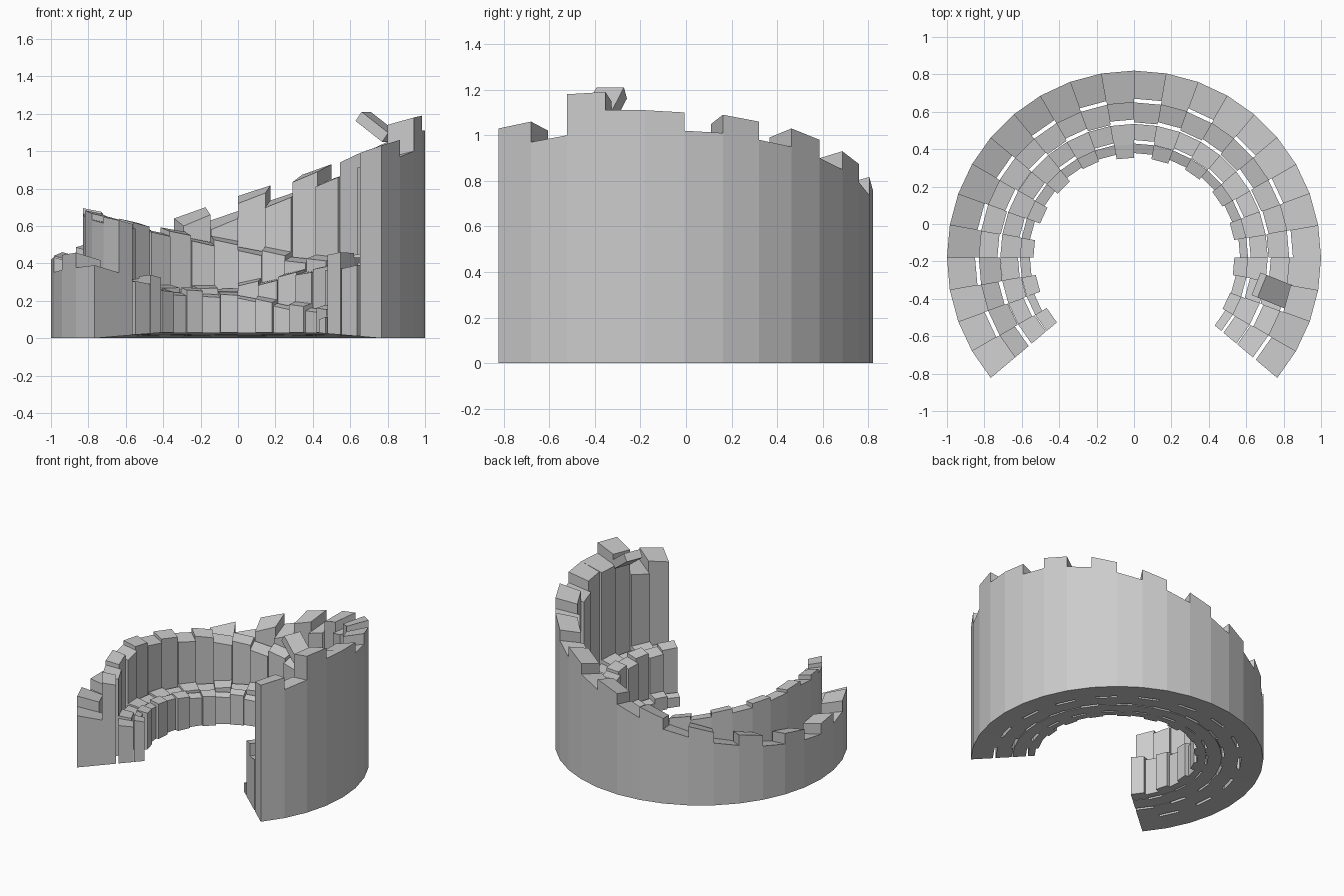
import bpy, bmesh, math, random
from mathutils import Matrix, Euler

if "Cube" in bpy.data.objects:
    bpy.data.objects.remove(bpy.data.objects["Cube"])

random.seed(4)
CY = -0.18            # centre of the arcs
STEP = 10             # degrees per column
START, END = -40, 220


def height(profile, a):
    """Linear interpolation along (angle, height) points."""
    for (a0, h0), (a1, h1) in zip(profile, profile[1:]):
        if a <= a1:
            return h0 + (h1 - h0) * (a - a0) / (a1 - a0)
    return profile[-1][1]


def point(a, r, z):
    t = math.radians(a)
    return (r * math.cos(t), CY + r * math.sin(t), z)


def column(bm, a0, a1, r_in, r_out, h0, h1, inward_drop):
    """Wedge column with a sloping top and a slightly conical underside."""
    vs = []
    for a, h in ((a0, h0), (a1, h1)):
        for r, d in ((r_in, inward_drop), (r_out, 0)):
            vs.append(bm.verts.new(point(a, r, 0.065 * (1 - r))))
            vs.append(bm.verts.new(point(a, r, h - d)))
    for f in ((0, 1, 3, 2), (4, 6, 7, 5), (0, 4, 5, 1),
              (2, 3, 7, 6), (1, 5, 7, 3), (0, 2, 6, 4)):
        bm.faces.new([vs[i] for i in f])


def ring(name, r_out, r_tall, r_low, profile, notch, drop, parity, jitter, special={}):
    """Arc of alternating tall and low columns; special sets single tops."""
    bm = bmesh.new()
    for i, a in enumerate(range(START, END, STEP)):
        tall = (i + parity) % 2 == 0
        cut = 0 if tall else notch
        j = random.uniform(-jitter, jitter)
        h0, h1 = special.get(a, (height(profile, a) - cut + j,
                                 height(profile, a + STEP) - cut + j))
        column(bm, a, a + STEP, (r_tall if tall else r_low) + j, r_out, h0, h1, drop)
    bmesh.ops.recalc_face_normals(bm, faces=bm.faces)
    me = bpy.data.meshes.new(name)
    bm.to_mesh(me)
    bm.free()
    ob = bpy.data.objects.new(name, me)
    bpy.context.collection.objects.link(ob)


# outer wall rises to the right, the inner steps alternate in slope
ring("outer_wall", 1.0, 0.85, 0.83,
     [(-40, 1.03), (-30, 1.06), (-20, 1.18), (-10, 1.19), (0, 1.11), (20, 1.09),
      (40, 1.03), (60, 0.93), (90, 0.76), (110, 0.64), (130, 0.55),
      (155, 0.47), (180, 0.42), (220, 0.47)], 0.08, 0.04, 0, 0,
     {-30: (0.97, 1.0), -10: (1.11, 1.11)})
ring("second_tier", 0.83, 0.735, 0.72,
     [(-40, 0.42), (30, 0.41), (70, 0.46), (110, 0.57), (140, 0.64),
      (180, 0.70), (220, 0.63)], 0.03, 0.02, 1, 0.005)
ring("third_tier", 0.715, 0.625, 0.61,
     [(-40, 0.46), (20, 0.43), (60, 0.37), (90, 0.29), (130, 0.28),
      (180, 0.30), (220, 0.32)], 0.02, 0.015, 0, 0.005)
ring("inner_tier", 0.61, 0.54, 0.56,
     [(-40, 0.13), (20, 0.15), (60, 0.19), (90, 0.25), (130, 0.27),
      (180, 0.31), (220, 0.34)], 0.02, 0.015, 1, 0.008)

# loose tilted block resting on the high end
bm = bmesh.new()
bmesh.ops.create_cube(bm, size=1, matrix=Matrix.LocRotScale(
    (0.74, -0.355, 1.13),
    Euler((0, math.radians(36), math.radians(-22))), (0.19, 0.13, 0.06)))
me = bpy.data.meshes.new("loose_block")
bm.to_mesh(me)
bm.free()
bpy.context.collection.objects.link(bpy.data.objects.new("loose_block", me))
